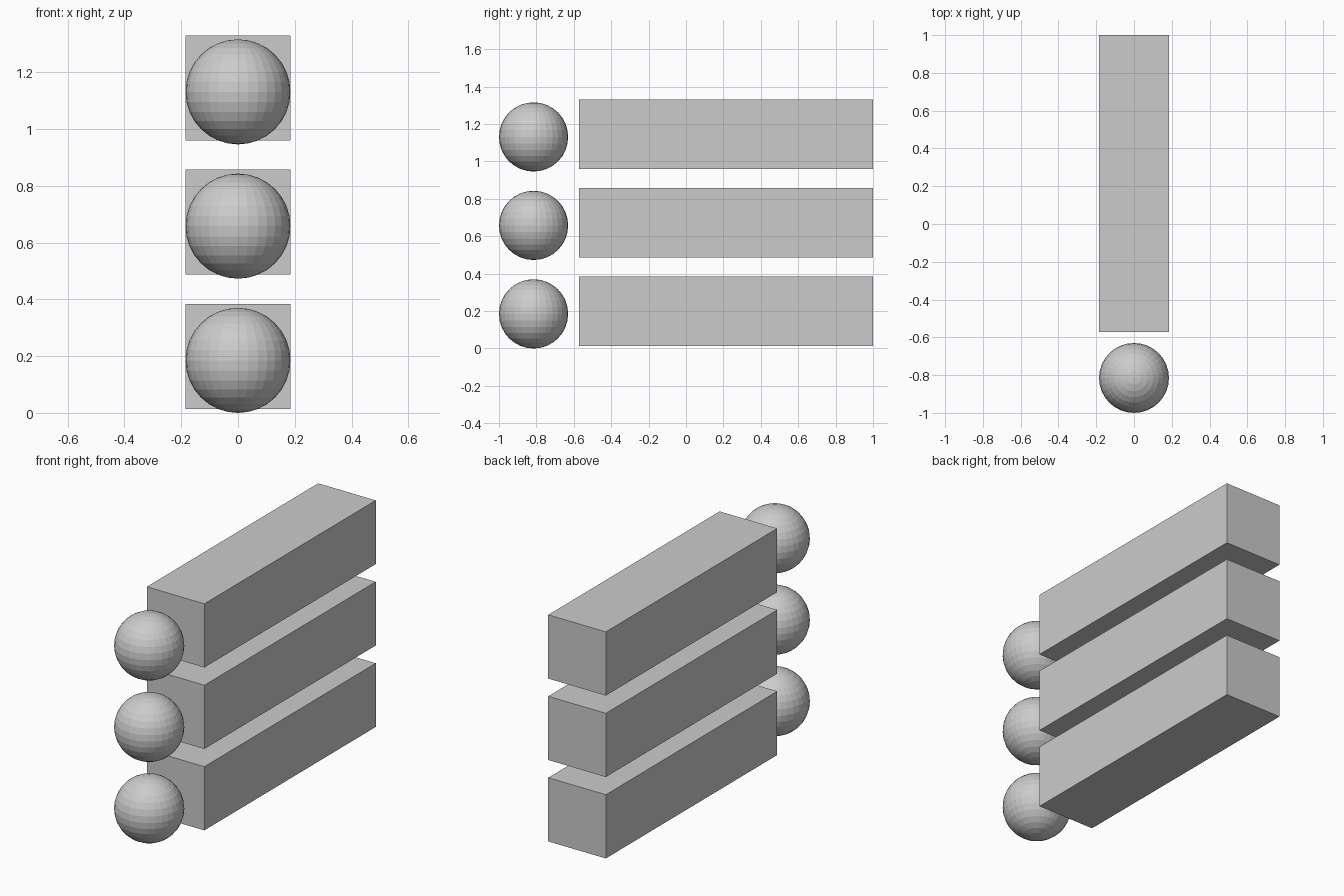
import bpy

if "Cube" in bpy.data.objects:
    bpy.data.objects.remove(bpy.data.objects["Cube"])

RADIUS = 0.185
SPACING = 0.473
BACK, FRONT = 1.0, -0.573   # y extent of the bars

for i in range(3):
    lift = i * SPACING

    # Flat-faced ball in front of the bar
    bpy.ops.mesh.primitive_uv_sphere_add(
        segments=32, ring_count=16, radius=RADIUS,
        location=(0, -1 + RADIUS, RADIUS + lift))
    bpy.context.object.name = f"ball_{i + 1}"

    # Long square bar
    bpy.ops.mesh.primitive_cube_add(
        size=1, location=(0, (BACK + FRONT) / 2, 0.199 + lift))
    bar = bpy.context.object
    bar.name = f"bar_{i + 1}"
    bar.scale = (2 * RADIUS, BACK - FRONT, 2 * RADIUS)
    bpy.ops.object.transform_apply(location=False, rotation=False, scale=True)
